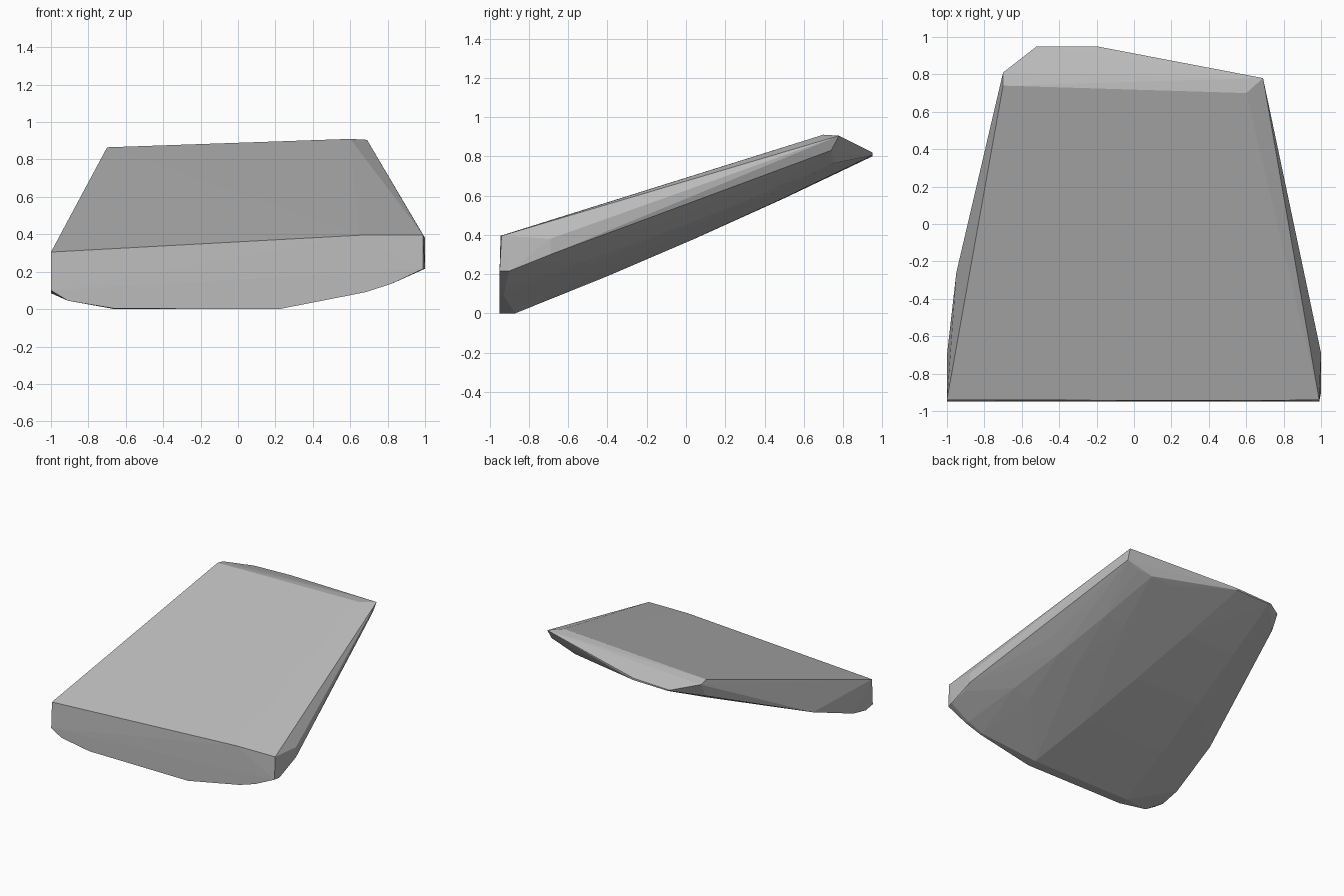
import bpy
import bmesh
from mathutils import Vector

cube = bpy.data.objects.get("Cube")
if cube:
    bpy.data.objects.remove(cube, do_unlink=True)

stone = bpy.data.materials.new("stone_grey")
stone.use_nodes = True
stone.diffuse_color = (0.5, 0.5, 0.5, 1)
stone.node_tree.nodes["Principled BSDF"].inputs["Base Color"].default_value = stone.diffuse_color

# Flat sloping top
top = [(-1, -.94, .305), (.65, -.945, .395), (.99, -.94, .395),
       (-.7, .74, .865), (.6, .7, .91), (.69, .78, .905)]

# Blunt front edge, curving down to the ground
front = [(x, -.95, z) for x, z in [(-1, .1), (-.91, .045), (-.66, .003),
                                   (.22, 0), (.68, .09), (.82, .135), (.99, .215)]]

# Thin back edge and its corners
back = [(-.7, .81, .85), (-.7, .75, .736), (-.52, .95, .81), (-.2, .95, .82),
        (-.5, .95, .8), (-.2, .95, .805)]

# Left and right flanks
flanks = [(-1, -.86, .085), (-1, -.7, .12), (-.95, -.26, .285),
          (1, -.69, .38), (1, -.69, .3), (1, -.9, .216), (.99, -.77, .26)]

# Rails across the bulging underside: start, end, depth of the bulge
rails = [((-.66, -.87, 0), (-.5, .95, .8), .022),
         ((.22, -.87, 0), (-.2, .95, .805), .024),
         ((.68, -.93, .09), (.28, .76, .75), .035),
         ((.82, -.92, .135), (.46, .755, .765), .03),
         ((.95, -.9, .2), (.58, .73, .79), .02),
         ((1, -.69, .3), (.68, .74, .83), 0)]


def rail_points(start, end, bulge, steps=4):
    for i in range(steps + 1):
        t = i / steps
        p = Vector(start).lerp(Vector(end), t)
        p.z -= bulge * 4 * t * (1 - t)
        yield p


# Wrap everything in one faceted convex shell
bm = bmesh.new()
for p in top + front + back + flanks:
    bm.verts.new(p)
for rail in rails:
    for p in rail_points(*rail):
        bm.verts.new(p)
bmesh.ops.remove_doubles(bm, verts=bm.verts, dist=.002)
bmesh.ops.convex_hull(bm, input=bm.verts)
bmesh.ops.delete(bm, geom=[v for v in bm.verts if not v.link_faces], context='VERTS')
bmesh.ops.recalc_face_normals(bm, faces=bm.faces)

mesh = bpy.data.meshes.new("sloped_slab")
bm.to_mesh(mesh)
bm.free()
mesh.materials.append(stone)
slab = bpy.data.objects.new("sloped_slab", mesh)
bpy.context.collection.objects.link(slab)
